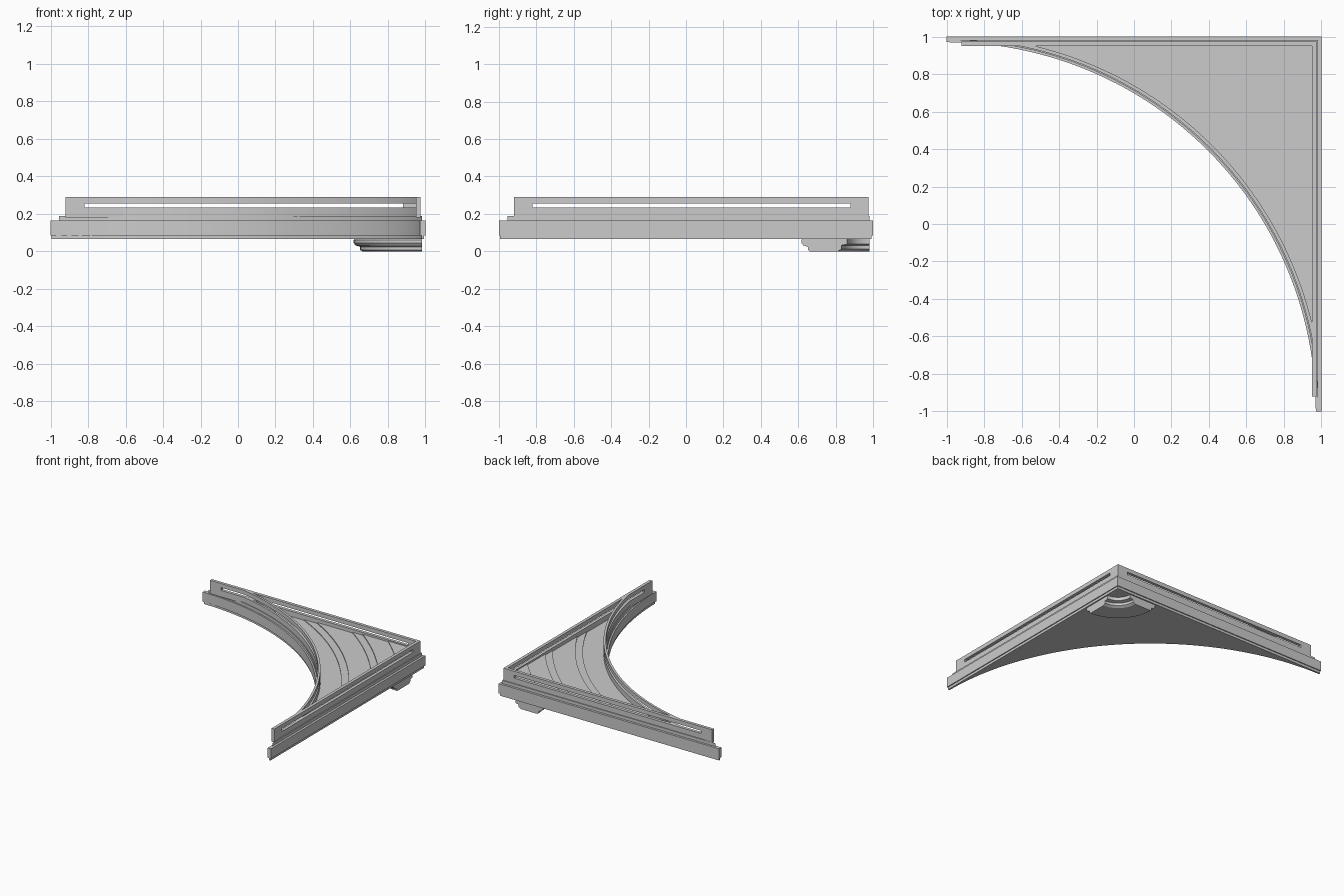
import bpy, bmesh
from math import acos, asin, cos, sin, pi

if "Cube" in bpy.data.objects:
    bpy.data.objects.remove(bpy.data.objects["Cube"])

C = -1.0          # centre of the concave arc on x and y
R = 1.97          # radius of the front edge
SEG = 56


def finish(name, bm, smooth=True):
    bmesh.ops.remove_doubles(bm, verts=bm.verts, dist=1e-5)
    bmesh.ops.recalc_face_normals(bm, faces=bm.faces)
    me = bpy.data.meshes.new(name)
    bm.to_mesh(me)
    bm.free()
    ob = bpy.data.objects.new(name, me)
    bpy.context.collection.objects.link(ob)
    bpy.context.view_layer.objects.active = ob
    ob.select_set(True)
    if smooth:
        bpy.ops.object.shade_smooth_by_angle(angle=0.5)
    ob.select_set(False)
    return ob


def arc(r, a0):
    return [(C + r * cos(a0 + (pi / 2 - 2 * a0) * i / SEG),
             C + r * sin(a0 + (pi / 2 - 2 * a0) * i / SEG)) for i in range(SEG + 1)]


def start_angle(r, wall, end):
    # arc stops where it reaches the straight wall or the cut end
    a = asin(end / r)
    if (wall - C) / r < 1:
        a = max(a, acos((wall - C) / r))
    return a


def region(r, wall, end):
    # concave arc closed by two straight walls meeting at a right angle
    pts = arc(r, start_angle(r, wall, end))
    return pts + [(pts[-1][0], wall), (wall, wall), (wall, pts[0][1])]


def loft(name, layers):
    # layers: list of (outline, z) with equal point counts
    bm = bmesh.new()
    rings = [[bm.verts.new((x, y, z)) for x, y in o] for o, z in layers]
    bm.faces.new(rings[0])
    bm.faces.new(rings[-1])
    n = len(rings[0])
    for a, b in zip(rings, rings[1:]):
        for i in range(n):
            j = (i + 1) % n
            bm.faces.new((a[i], a[j], b[j], b[i]))
    bmesh.ops.dissolve_degenerate(bm, dist=1e-5, edges=bm.edges)
    return finish(name, bm)


def box(name, x0, x1, y0, y1, z0, z1):
    loft(name, [([(x0, y0), (x1, y0), (x1, y1), (x0, y1)], z) for z in (z0, z1)])


def arc_bar(name, r0, r1, wall, end, z0, z1):
    o = arc(r0, start_angle(r0, wall, end)) + arc(r1, start_angle(r1, wall, end))[::-1]
    loft(name, [(o, z0), (o, z1)])


# main slab with a small moulded lower edge, then the ledge above it
loft("slab", [(region(R + .008, .992, .005), .065), (region(R + .008, .992, .005), .085),
              (region(R, 1, 0), .085), (region(R, 1, 0), .165)])
loft("ledge", [(region(R + .012, .982, .045), z) for z in (.16, .19)])

# stepped curved deck
for i, (r, z) in enumerate([(2.16, .196), (2.215, .204), (2.385, .21), (2.44, .218), (2.585, .224)]):
    loft(f"deck_step_{i + 1}", [(region(r, .952, 0), h) for h in (.18, z)])

# parapet: lower and upper bars with end posts leaving a long slot
LO, HI, S0, S1, TOP = .18, .29, .233, .256, .29
for part, z0, z1 in (("lower", LO, S0), ("upper", S1, TOP)):
    box(f"back_wall_{part}", -.92, .975, .95, .975, z0, z1)
    box(f"right_wall_{part}", .95, .975, -.92, .95, z0, z1)
    arc_bar(f"curved_wall_{part}", R + .018, R + .036, .96, .08, z0, z1)
for part, a, b in (("end", -.92, -.82), ("corner", .88, .975)):
    box(f"back_wall_{part}_post", a, b, .95, .975, S0, S1)
    box(f"right_wall_{part}_post", .95, .975, a, min(b, .95), S0, S1)

# quarter-round moulded bracket under the corner, hollow at its core
profile = [(.12, .07), (.12, .038), (.15, .032), (.15, .012), (.17, 0), (.32, 0),
           (.33, .008), (.33, .024), (.355, .032), (.365, .045), (.365, .06), (.355, .07)]
bm = bmesh.new()
rings = []
N = 24
for i in range(N + 1):
    t = pi / 2 * i / N
    rings.append([bm.verts.new((.982 - r * cos(t), .982 - r * sin(t), z)) for r, z in profile])
for a, b in zip(rings, rings[1:]):
    for k in range(len(profile)):
        m = (k + 1) % len(profile)
        bm.faces.new((a[k], a[m], b[m], b[k]))
bm.faces.new(rings[0])
bm.faces.new(rings[-1])
finish("corner_bracket", bm)
